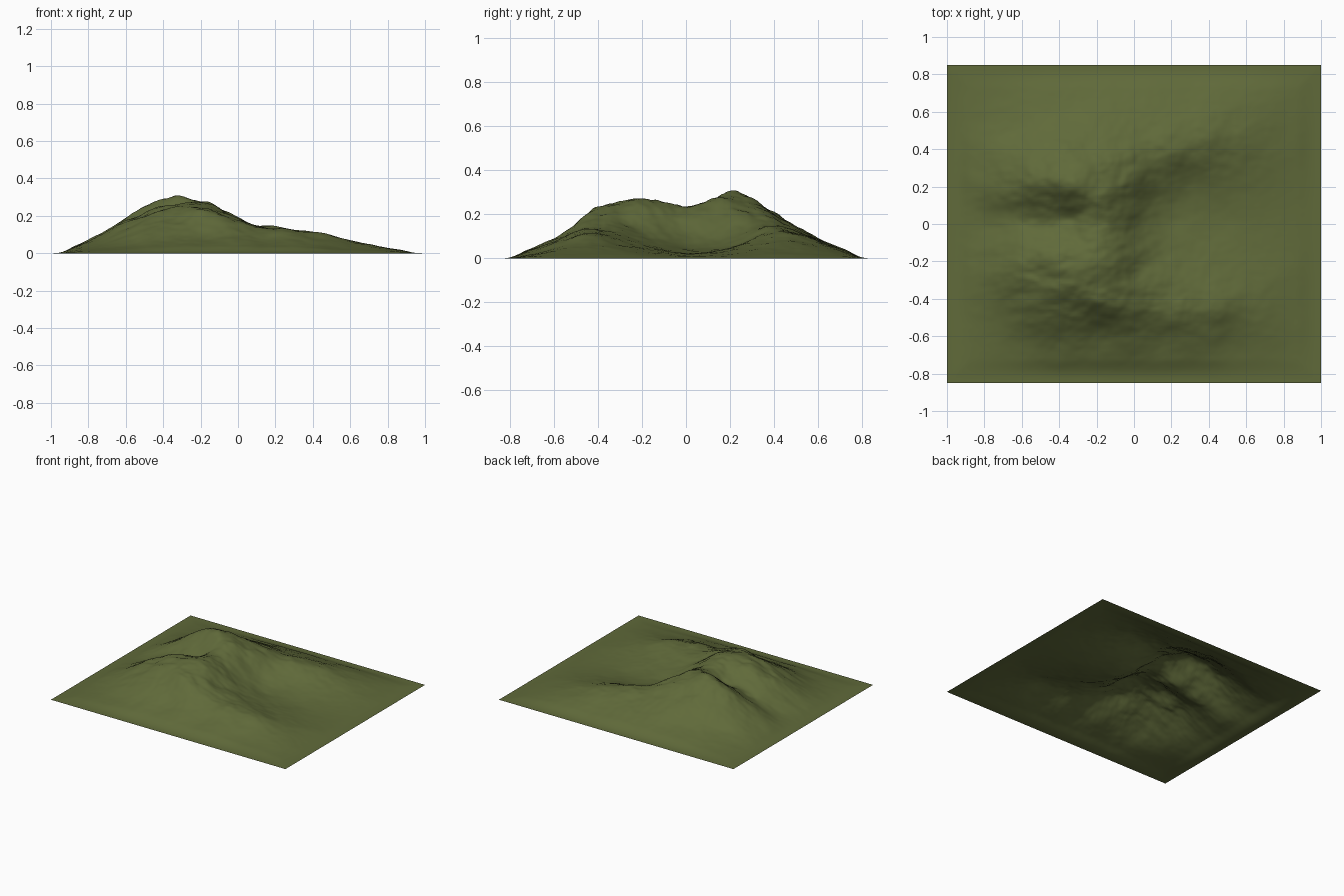
import bpy, bmesh, math
from mathutils import Vector, noise

if "Cube" in bpy.data.objects:
    bpy.data.objects.remove(bpy.data.objects["Cube"])

HX, HY = 1.0, 0.85
NX, NY = 160, 136

# Landmarks of the terrain as (x, y, height)
crests = [
    # main peak and north-west ridge
    (-.33, .20, .31), (-.50, .21, .25), (-.68, .23, .14), (-.84, .27, .05),
    # ridge to the north-east
    (-.15, .17, .28), (0, .21, .19), (.2, .38, .145), (.4, .48, .115), (.62, .56, .06),
    # saddle and south summit with west spur
    (-.14, 0, .23), (-.15, -.2, .26), (-.4, -.17, .25), (-.6, -.21, .18), (-.8, -.3, .06),
    # south ridge running east, and its west spur
    (-.2, -.41, .22), (0, -.45, .17), (.25, -.47, .135), (.45, -.47, .105),
    (.68, -.47, .05), (-.45, -.42, .18), (-.7, -.48, .06),
]
slopes = [
    # west valley
    (-.35, .03, .18), (-.55, .01, .13), (-.78, 0, .05),
    # east valley and ledge
    (.04, 0, .12), (.2, .02, .05), (.45, .05, .025), (.75, .05, .015),
    (.05, -.22, .15), (.22, -.26, .10), (.42, -.24, .065), (.3, .22, .06), (.1, .15, .09),
    # outer flanks
    (-.3, .42, .19), (-.3, .62, .07), (.05, .5, .12), (-.62, .5, .07), (.3, .68, .05),
    (-.2, -.58, .09), (.15, -.6, .075), (.5, -.63, .04), (-.55, -.62, .05),
]
rim = []
for i in range(9):
    t = -1 + i / 4
    rim += [(t * HX, -HY, 0), (t * HX, HY, 0)]
    if 0 < i < 8:
        rim += [(-HX, t * HY, 0), (HX, t * HY, 0)]
points = crests + slopes + rim


def kernel(ax, ay, bx, by):
    return math.sqrt((ax - bx) ** 2 + (ay - by) ** 2 + .0016)


def solve(rows):
    """Gaussian elimination with pivoting on an augmented matrix."""
    n = len(rows)
    for c in range(n):
        p = max(range(c, n), key=lambda r: abs(rows[r][c]))
        rows[c], rows[p] = rows[p], rows[c]
        for r in range(c + 1, n):
            f = rows[r][c] / rows[c][c]
            if f:
                for k in range(c, n + 1):
                    rows[r][k] -= f * rows[c][k]
    out = [0] * n
    for r in reversed(range(n)):
        s = sum(rows[r][k] * out[k] for k in range(r + 1, n))
        out[r] = (rows[r][n] - s) / rows[r][r]
    return out


weights = solve([[kernel(a[0], a[1], b[0], b[1]) for b in points] + [a[2]] for a in points])


def height(x, y):
    z = sum(w * kernel(x, y, p[0], p[1]) for w, p in zip(weights, points))
    # weathered gullies, stronger on high ground
    rough = noise.fractal(Vector((x * 4.5, y * 6.5, 3.7)), 0.9, 2.0, 5)
    z = max(z, 0) + rough * .10 * min(max(z, 0), .2)
    # ease out to a flat rim
    e = min(1, min(HX - abs(x), HY - abs(y)) / .13)
    return max(z, 0) * e * e * (3 - 2 * e)


# Terrain sheet
bm = bmesh.new()
bmesh.ops.create_grid(bm, x_segments=NX, y_segments=NY, size=1)
for v in bm.verts:
    v.co.y *= HY
    v.co.z = height(v.co.x, v.co.y)
for f in bm.faces:
    f.smooth = True
mesh = bpy.data.meshes.new("mountain_terrain")
bm.to_mesh(mesh)
bm.free()
mat = bpy.data.materials.new("moss_green")
mat.diffuse_color = (.117, .144, .042, 1)
mat.use_nodes = True
mat.node_tree.nodes["Principled BSDF"].inputs["Base Color"].default_value = mat.diffuse_color
mesh.materials.append(mat)
terrain = bpy.data.objects.new("mountain_terrain", mesh)
bpy.context.collection.objects.link(terrain)
